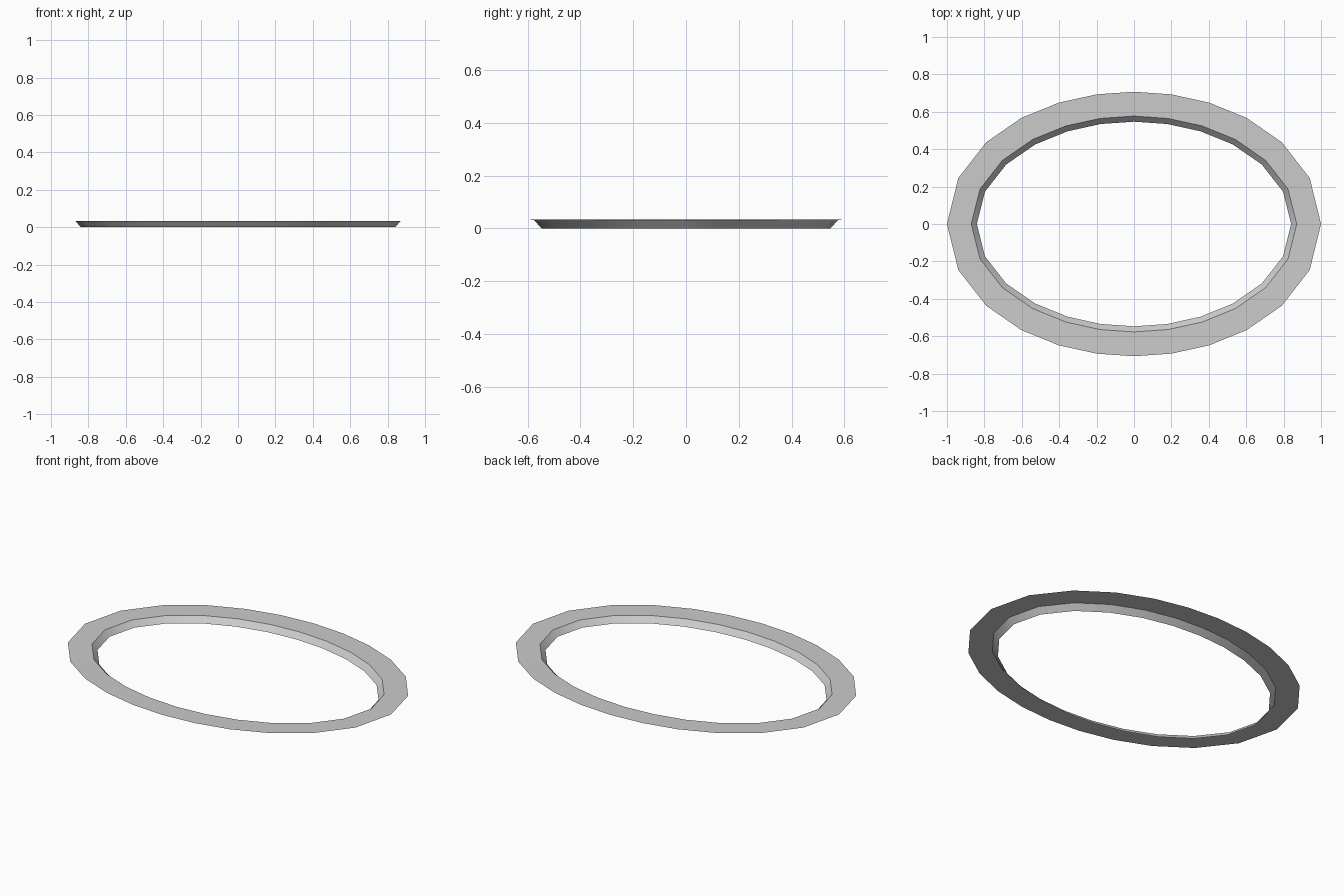
import bpy, bmesh
from math import sin, cos, pi, radians, hypot, sqrt, atan2

if "Cube" in bpy.data.objects:
    bpy.data.objects.remove(bpy.data.objects["Cube"])

# Inner opening of the oval rim
A, B, SEGMENTS = 0.84, 0.547, 24
# Cross-section: outward offset from the opening, height
PROFILE = [(0.0, 0.0), (0.03, 0.033), (0.16, 0.034)]


def oval_point(i, offset):
    # Even spacing along the oval, offset along its outward normal
    u = 2 * pi * i / SEGMENTS
    k = sqrt(A / B)
    t = atan2(k * sin(u), cos(u))
    nx, ny = B * cos(t), A * sin(t)
    n = hypot(nx, ny)
    return A * cos(t) + offset * nx / n, B * sin(t) + offset * ny / n


# Oval rim: sloped inner wall and thin flat flange
bm = bmesh.new()
rings = [[bm.verts.new((*oval_point(i, off), z)) for i in range(SEGMENTS)]
         for off, z in PROFILE]
for low, high in zip(rings, rings[1:]):
    for i in range(SEGMENTS):
        j = (i + 1) % SEGMENTS
        bm.faces.new((low[i], high[i], high[j], low[j]))

mesh = bpy.data.meshes.new("oval_rim")
bm.to_mesh(mesh)
bm.free()
rim = bpy.data.objects.new("oval_rim", mesh)
bpy.context.collection.objects.link(rim)

# Smooth around the oval, sharp at the crease
bpy.context.view_layer.objects.active = rim
rim.select_set(True)
bpy.ops.object.shade_smooth_by_angle(angle=radians(30))
